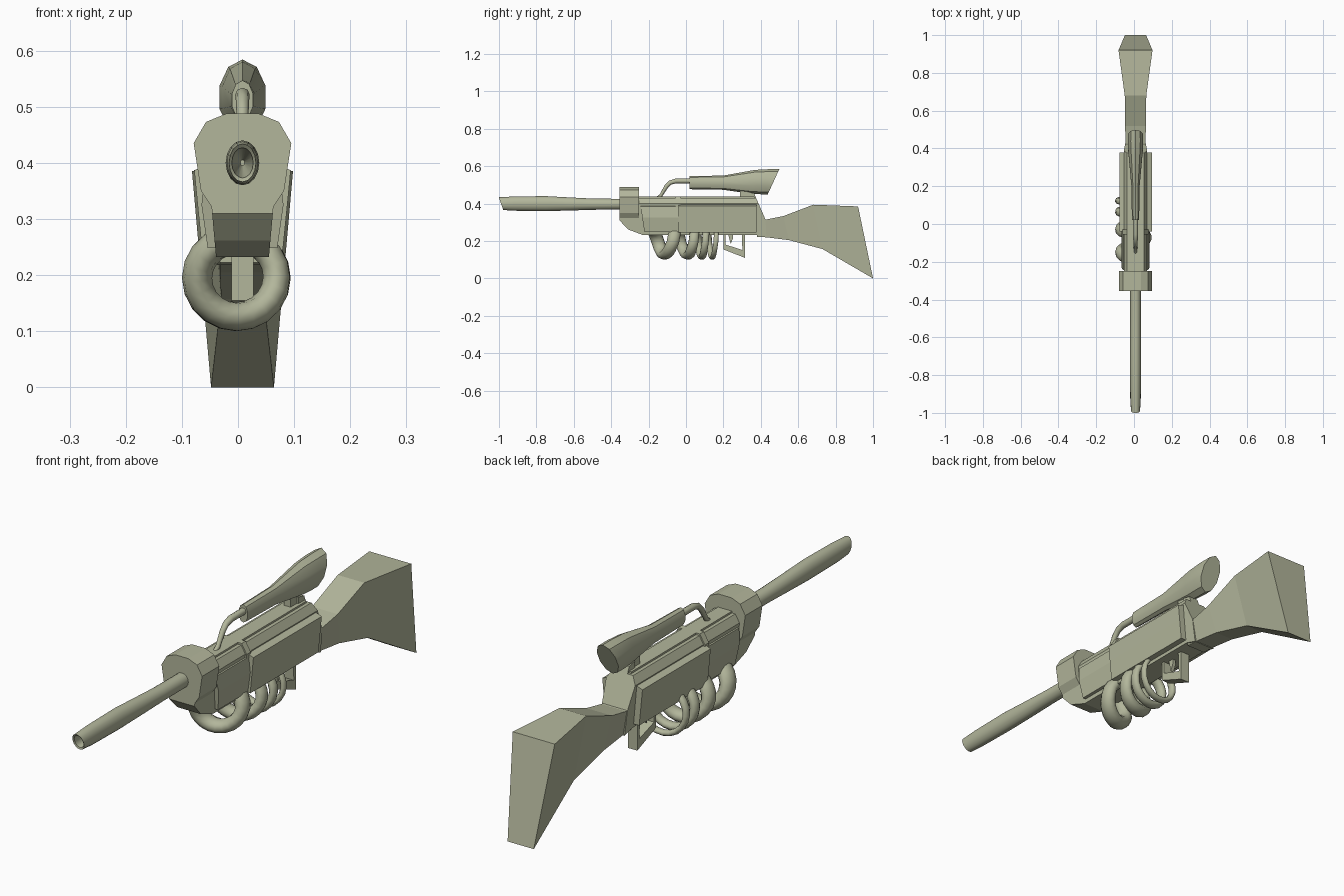
import bpy, bmesh
from math import sin, cos, pi, radians
from mathutils import Vector

cube = bpy.data.objects.get("Cube")
if cube:
    bpy.data.objects.remove(cube, do_unlink=True)

AXIS = 0.008  # centre line of the gun in x

mat = bpy.data.materials.new("pale olive")
mat.use_nodes = True
colour = (0.45, 0.47, 0.33, 1)
mat.diffuse_color = colour
mat.node_tree.nodes["Principled BSDF"].inputs["Base Color"].default_value = colour


def finish(name, bm, smooth=None):
    bmesh.ops.recalc_face_normals(bm, faces=bm.faces)
    mesh = bpy.data.meshes.new(name)
    bm.to_mesh(mesh)
    bm.free()
    mesh.materials.append(mat)
    ob = bpy.data.objects.new(name, mesh)
    bpy.context.collection.objects.link(ob)
    if smooth:
        bpy.ops.object.select_all(action='DESELECT')
        ob.select_set(True)
        bpy.context.view_layer.objects.active = ob
        bpy.ops.object.shade_smooth_by_angle(angle=radians(smooth))
    return ob


def loft(name, sections, smooth=None):
    """Skin a row of equal cross-sections and cap both ends."""
    bm = bmesh.new()
    rows = [[bm.verts.new(p) for p in s] for s in sections]
    n = len(rows[0])
    for a, b in zip(rows, rows[1:]):
        for i in range(n):
            j = (i + 1) % n
            bm.faces.new((a[i], a[j], b[j], b[i]))
    bm.faces.new(rows[0])
    bm.faces.new(rows[-1])
    return finish(name, bm, smooth)


def ring(y, z, rx, rz, slant=0, n=16):
    """Ellipse across y; slant leans it along y with height."""
    pts = []
    for i in range(n):
        a = 2 * pi * i / n
        dz = rz * cos(a)
        pts.append((AXIS + rx * sin(a), y + slant * dz, z + dz))
    return pts


def slab(name, outline, width, cuts=()):
    """Side outline (y, z) with a half width set by height."""
    bm = bmesh.new()
    sides = [[bm.verts.new((s, y, z)) for y, z in outline] for s in (-1, 1)]
    n = len(outline)
    bm.faces.new(sides[0])
    bm.faces.new(sides[1])
    for i in range(n):
        j = (i + 1) % n
        bm.faces.new((sides[0][i], sides[0][j], sides[1][j], sides[1][i]))
    for z in cuts:
        bmesh.ops.bisect_plane(bm, geom=bm.verts[:] + bm.edges[:] + bm.faces[:],
                               plane_co=(0, 0, z), plane_no=(0, 0, 1))
    for v in bm.verts:
        v.co.x = AXIS + v.co.x * width(v.co.z)
    return finish(name, bm)


def prism(name, profile, y0, y1, lean=0):
    """Cross-section (x, z) pushed along y."""
    return loft(name, [[(AXIS + x, y + lean * (z - 0.3), z) for x, z in profile]
                       for y in (y0, y1)])


def box(name, x, y0, y1, z0, z1):
    return prism(name, [(-x, z0), (x, z0), (x, z1), (-x, z1)], y0, y1)


def tube(name, points, radii, sides=8, stretch=1.0):
    """Bevelled curve turned into a mesh; stretch fattens it along y."""
    cu = bpy.data.curves.new(name, 'CURVE')
    cu.dimensions = '3D'
    cu.bevel_depth = 1
    cu.bevel_resolution = sides // 2 - 2
    cu.use_fill_caps = True
    sp = cu.splines.new('POLY')
    sp.points.add(len(points) - 1)
    for p, co, r in zip(sp.points, points, radii):
        p.co = (co[0], co[1] / stretch, co[2], 1)
        p.radius = r
    tmp = bpy.data.objects.new(name + "_path", cu)
    bpy.context.collection.objects.link(tmp)
    bpy.context.view_layer.update()
    mesh = tmp.evaluated_get(bpy.context.evaluated_depsgraph_get()).to_mesh()
    bm = bmesh.new()
    bm.from_mesh(mesh)
    tmp.to_mesh_clear()
    bpy.data.objects.remove(tmp, do_unlink=True)
    for v in bm.verts:
        v.co.y *= stretch
    return finish(name, bm, 50)


# Barrel with a slanted, hollow muzzle
loft("barrel", [ring(-0.80, 0.40, 0.004, 0.005),
                ring(-0.985, 0.40, 0.019, 0.027, -0.35),
                ring(-0.989, 0.40, 0.024, 0.034, -0.35),
                ring(-0.92, 0.40, 0.028, 0.038),
                ring(-0.75, 0.40, 0.030, 0.040),
                ring(-0.62, 0.398, 0.029, 0.035),
                ring(-0.50, 0.397, 0.028, 0.030),
                ring(-0.30, 0.397, 0.028, 0.028)], 40)

# Faceted collar around the barrel root
half = [(0.028, 0.488), (0.065, 0.473), (0.087, 0.435), (0.074, 0.35), (0.047, 0.31)]
prism("collar", half + [(-x, z) for x, z in reversed(half)], -0.355, -0.25)


# Receiver with chamfered top, sloped nose and sloped rear
def hull_width(z):
    if z > 0.40:
        return 0.062 - (z - 0.40) * 0.6
    return 0.046 + (z - 0.22) * 0.09


slab("receiver", [(-0.35, 0.40), (-0.355, 0.31), (-0.31, 0.262), (-0.23, 0.232),
                  (0.38, 0.232), (0.43, 0.218), (0.425, 0.315), (0.375, 0.43),
                  (-0.26, 0.43)], hull_width, cuts=(0.40,))
box("top_rail", 0.03, -0.25, 0.365, 0.42, 0.437)
band = [(0.046, 0.437), (0.068, 0.40), (0.06, 0.31)]
prism("receiver_band", band + [(-x, z) for x, z in reversed(band)], -0.055, -0.03)

# Side panels: a thin lower one in front, a full one behind
for s, side in ((-1, "right"), (1, "left")):
    prism(side + "_front_panel", [(s * 0.045, 0.39), (s * 0.066, 0.385), (s * 0.073, 0.325),
                                  (s * 0.062, 0.248), (s * 0.04, 0.248)], -0.23, -0.03, -0.15)
    prism(side + "_rear_panel", [(s * 0.05, 0.40), (s * 0.086, 0.387), (s * 0.080, 0.325),
                                 (s * 0.072, 0.245), (s * 0.04, 0.245)], -0.04, 0.378)


# Stock: y and z of the top edge with half width, then the same for the bottom edge
rows = [((0.38, 0.325, 0.052), (0.38, 0.222, 0.04)),
        ((0.43, 0.315, 0.053), (0.43, 0.220, 0.04)),
        ((0.52, 0.333, 0.055), (0.55, 0.205, 0.04)),
        ((0.68, 0.394, 0.057), (0.73, 0.157, 0.038)),
        ((0.92, 0.385, 0.090), (1.0, 0.0, 0.056))]
loft("stock", [[(AXIS - t[2], t[0], t[1]), (AXIS + t[2], t[0], t[1]),
                (AXIS + b[2], b[0], b[1]), (AXIS - b[2], b[0], b[1])] for t, b in rows])

# Sight with flared, slanted rear end
loft("scope", [ring(0.02, 0.512, 0.020, 0.035, 0, 10),
               ring(0.20, 0.512, 0.023, 0.038, 0, 10),
               ring(0.36, 0.516, 0.038, 0.064, 0.1, 10),
               ring(0.42, 0.517, 0.043, 0.067, 0.3, 10),
               ring(0.468, 0.517, 0.042, 0.067, 0.46, 10)], 35)
path = [(-0.16, 0.425), (-0.135, 0.442), (-0.105, 0.492), (-0.085, 0.512), (-0.055, 0.521), (0.03, 0.521)]
tube("scope_front_arm", [(AXIS, y, z) for y, z in path],
     [0.008, 0.009, 0.011, 0.012, 0.013, 0.013])
box("scope_rear_mount", 0.014, 0.29, 0.34, 0.42, 0.485)
slab("scope_mount_brace", [(0.33, 0.43), (0.375, 0.43), (0.365, 0.455), (0.33, 0.462)],
     lambda z: 0.02)


# Coiled hose under the receiver, tightening toward the back
keys = [(-0.15, 0.027), (-0.115, 0.026), (-0.07, 0.025), (-0.05, 0.024),
        (-0.03, 0.024), (0.01, 0.023), (0.04, 0.020), (0.052, 0.018),
        (0.065, 0.016), (0.085, 0.015), (0.103, 0.014), (0.113, 0.013),
        (0.123, 0.012), (0.14, 0.011), (0.16, 0.010), (0.165, 0.009)]
steps = 5
pts, radii = [], []
for k in range(-steps, (len(keys) - 1) * steps + 1):
    t = max(k / steps, 0)
    i = min(int(t), len(keys) - 2)
    f = t - i
    y = keys[i][0] * (1 - f) + keys[i + 1][0] * f
    r = keys[i][1] * (1 - f) + keys[i + 1][1] * f
    if k < 0:
        y += 0.035 * k / steps
    a = k / steps * pi / 2
    pts.append((-0.003 - (0.097 - r) * cos(a), y, 0.195 - (0.095 - r) * sin(a)))
    radii.append(r)
tube("coiled_hose", pts, radii, 10, 1.35)

# Trigger and its guard
slab("guard_front", [(0.20, 0.24), (0.20, 0.175), (0.212, 0.175), (0.212, 0.24)], lambda z: 0.02)
slab("guard_bottom", [(0.20, 0.185), (0.20, 0.155), (0.315, 0.11), (0.315, 0.147)], lambda z: 0.02)
slab("guard_rear", [(0.298, 0.235), (0.302, 0.145), (0.315, 0.14), (0.315, 0.235)], lambda z: 0.02)
slab("trigger", [(0.225, 0.24), (0.25, 0.24), (0.25, 0.21), (0.238, 0.185), (0.232, 0.21)],
     lambda z: 0.007)
